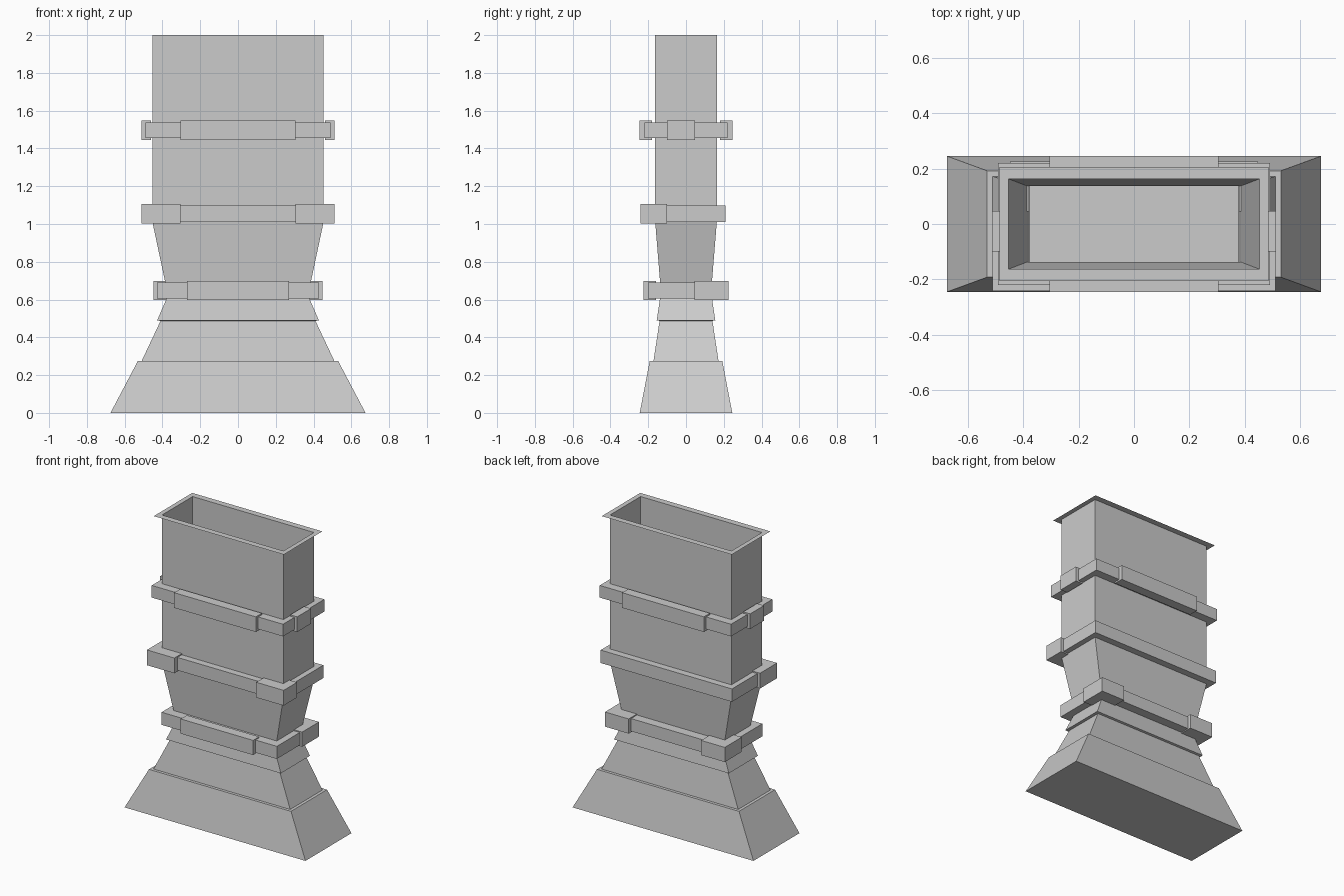
import bpy, bmesh

if "Cube" in bpy.data.objects:
    bpy.data.objects.remove(bpy.data.objects["Cube"])


def loft(name, rings, cap_bottom=False):
    """Skin a stack of rectangles given as (half_x, half_y, z)."""
    bm = bmesh.new()
    loops = []
    for hx, hy, z in rings:
        loops.append([bm.verts.new((sx * hx, sy * hy, z))
                      for sx, sy in ((-1, -1), (1, -1), (1, 1), (-1, 1))])
    for a, b in zip(loops, loops[1:]):
        for i in range(4):
            j = (i + 1) % 4
            bm.faces.new((a[i], a[j], b[j], b[i]))
    if cap_bottom:
        bm.faces.new(loops[0][::-1])
    finish(name, bm)


def box(name, x, y, z):
    """Box from (min, max) ranges."""
    bm = bmesh.new()
    bmesh.ops.create_cube(bm, size=1)
    for v in bm.verts:
        v.co = [r[0] + (c + 0.5) * (r[1] - r[0]) for c, r in zip(v.co, (x, y, z))]
    finish(name, bm)


def finish(name, bm):
    me = bpy.data.meshes.new(name)
    bm.to_mesh(me)
    bm.free()
    bpy.context.collection.objects.link(bpy.data.objects.new(name, me))


def band(name, hx, hy, z0, z1, inner_low, inner_top):
    loft(name, [(*inner_low, z0), (hx, hy, z0), (hx, hy, z1), (*inner_top, z1)])


# Hollow body: splayed base, skirt, collar, tapered neck and shaft
loft("base", [(0.675, 0.245, 0), (0.53, 0.192, 0.275), (0.51, 0.172, 0.275)], True)
loft("skirt", [(0.51, 0.172, 0.275), (0.41, 0.14, 0.487)])
loft("collar", [(0.41, 0.14, 0.487), (0.428, 0.155, 0.49), (0.376, 0.137, 0.61)])
loft("neck", [(0.376, 0.137, 0.61), (0.385, 0.137, 0.69), (0.453, 0.163, 1.01)])
loft("shaft", [(0.453, 0.163, 1.01), (0.453, 0.163, 2.0)])
loft("top_flange", [(0.453, 0.163, 2.0), (0.485, 0.205, 2.0)])

# Plain bands around the body
wall = (0.453, 0.163)
band("upper_band", 0.49, 0.22, 1.455, 1.537, wall, wall)
band("middle_band", 0.49, 0.21, 1.01, 1.097, wall, wall)
band("lower_band", 0.43, 0.20, 0.605, 0.69, (0.376, 0.137), (0.385, 0.137))

# Upper band: raised plates on all four sides
for s, side in ((-1, "front"), (1, "back")):
    box(f"upper_plate_{side}", (-0.305, 0.305), sorted((s * 0.18, s * 0.245)), (1.445, 1.547))
for s, side in ((-1, "left"), (1, "right")):
    box(f"upper_plate_{side}", sorted((s * 0.46, s * 0.512)), (-0.1, 0.047), (1.445, 1.547))

# Middle band: raised front corners; lower band: raised back corners
for s, side in ((-1, "left"), (1, "right")):
    box(f"middle_corner_{side}", sorted((s * 0.305, s * 0.51)),
        (-0.242, -0.1 if s > 0 else -0.06), (1.002, 1.105))
    box(f"lower_corner_{side}", sorted((s * 0.27, s * 0.447)), (0.045, 0.225), (0.598, 0.697))
# Clear the corner blocks out of the hollow interior
for part, (hx, hy) in (("middle_corner", wall), ("lower_corner", (0.378, 0.137))):
    name = part + "_cutter"
    box(name, (-hx, hx), (-hy, hy), (0.5, 1.2))
    cutter = bpy.data.objects[name]
    cutter.hide_render = True
    cutter.hide_set(True)
    for side in ("left", "right"):
        ob = bpy.data.objects[f"{part}_{side}"]
        mod = ob.modifiers.new("hollow", "BOOLEAN")
        mod.object = cutter
        mod.operation = "DIFFERENCE"
        mod.solver = "EXACT"

# Lower band front plate
box("lower_plate_front", (-0.27, 0.27), (-0.225, -0.16), (0.598, 0.697))
